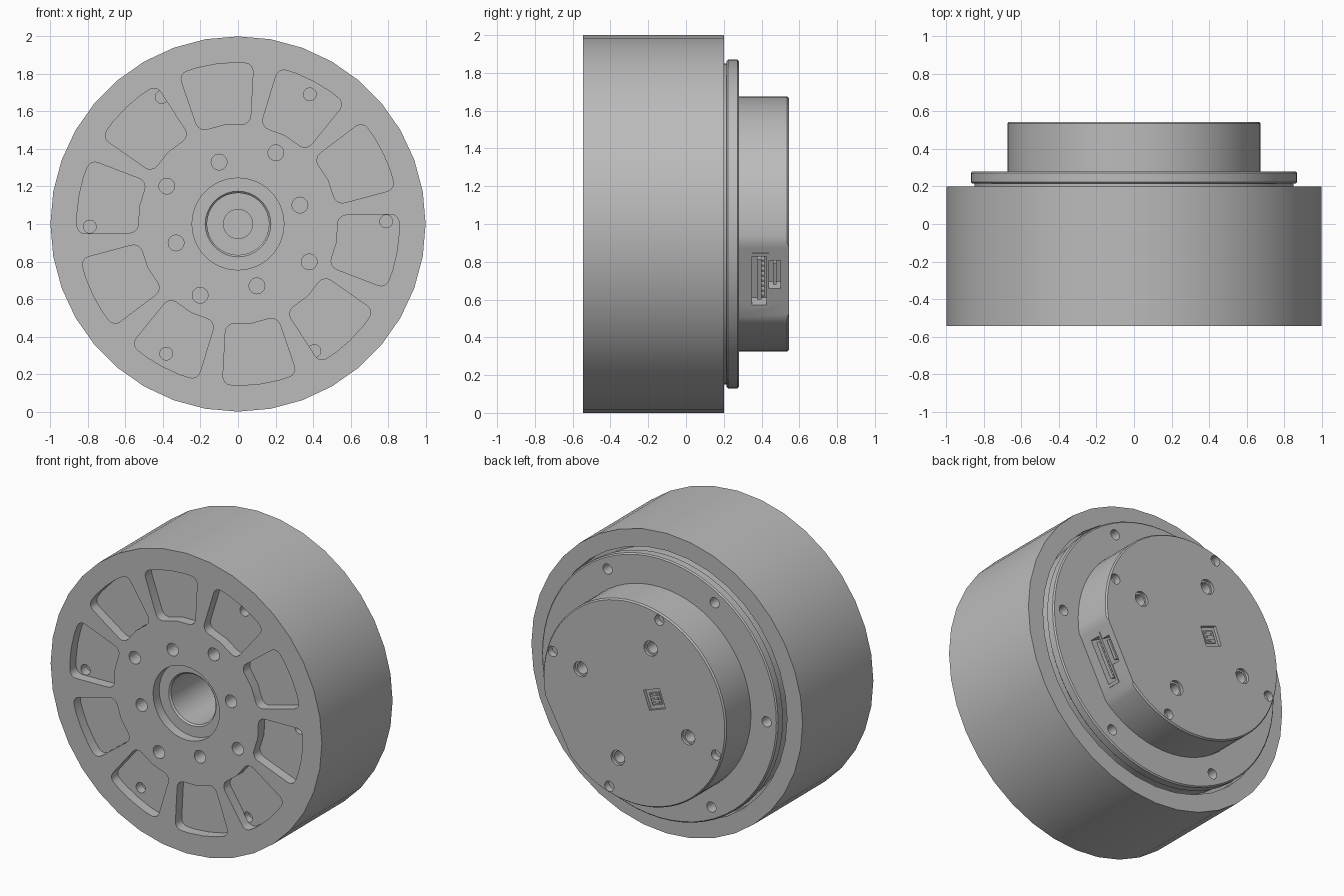
import bpy, bmesh
from math import sin, cos, radians, pi

cube = bpy.data.objects.get("Cube")
if cube:
    bpy.data.objects.remove(cube)

grey = bpy.data.materials.new("machined_grey")
grey.use_nodes = True
GREY = (0.5, 0.5, 0.5, 1)
grey.diffuse_color = GREY
grey.node_tree.nodes["Principled BSDF"].inputs["Base Color"].default_value = GREY

AXIS_Z = 1.0   # height of the motor axis, which runs along y


def polar(r, deg):
    return r * cos(radians(deg)), AXIS_Z + r * sin(radians(deg))


def circle(center, r, n=24):
    return [(center[0] + r * cos(2 * pi * i / n), center[1] + r * sin(2 * pi * i / n))
            for i in range(n)]


def rect(deg, u0, u1, v0, v1):
    """Rectangle: u runs outward along the direction deg, v runs across it."""
    c, s = cos(radians(deg)), sin(radians(deg))
    return [(u * c - v * s, AXIS_Z + u * s + v * c)
            for u, v in ((u0, v0), (u1, v0), (u1, v1), (u0, v1))]


def prism(bm, outline, y0, y1, round_corners=(), radius=0.0):
    """Extrude an outline in the xz plane from y0 to y1."""
    a = [bm.verts.new((x, y0, z)) for x, z in outline]
    b = [bm.verts.new((x, y1, z)) for x, z in outline]
    n = len(a)
    faces = [bm.faces.new(a), bm.faces.new(b[::-1])]
    for i in range(n):
        j = (i + 1) % n
        faces.append(bm.faces.new((a[j], a[i], b[i], b[j])))
    bmesh.ops.recalc_face_normals(bm, faces=faces)
    if round_corners:
        edges = [bm.edges.get((a[i], b[i])) for i in round_corners]
        bmesh.ops.bevel(bm, geom=edges, offset=radius, segments=4, profile=0.5,
                        affect='EDGES', clamp_overlap=True)


def finish(bm, name):
    bmesh.ops.recalc_face_normals(bm, faces=bm.faces)
    mesh = bpy.data.meshes.new(name)
    bm.to_mesh(mesh)
    bm.free()
    mesh.materials.append(grey)
    ob = bpy.data.objects.new(name, mesh)
    bpy.context.collection.objects.link(ob)
    return ob


def lathe(name, profile, n):
    """Revolve (radius, y) points, starting and ending on the axis."""
    bm = bmesh.new()
    rings = []
    for r, y in profile:
        if r == 0:
            rings.append([bm.verts.new((0, y, AXIS_Z))] * n)
        else:
            rings.append([bm.verts.new((x, y, z)) for x, z in circle((0, AXIS_Z), r, n)])
    for p, q in zip(rings, rings[1:]):
        for i in range(n):
            j = (i + 1) % n
            bm.faces.new(list(dict.fromkeys((p[i], p[j], q[j], q[i]))))
    return finish(bm, name)


def cut(ob, build):
    """Subtract the solids added by build(bm) from ob."""
    bm = bmesh.new()
    build(bm)
    cutter = finish(bm, "cutter")
    cutter.hide_render = True
    mod = ob.modifiers.new("cut", 'BOOLEAN')
    mod.operation, mod.solver, mod.object = 'DIFFERENCE', 'EXACT', cutter
    deps = bpy.context.evaluated_depsgraph_get()
    result = bpy.data.meshes.new_from_object(ob.evaluated_get(deps))
    ob.modifiers.clear()
    ob.data = result
    bpy.data.objects.remove(cutter)


def drill(bm, ring_r, start, step, count, r, y0, y1):
    for k in range(count):
        prism(bm, circle(polar(ring_r, start + step * k), r), y0, y1)


def smooth(ob):
    bpy.ops.object.select_all(action='DESELECT')
    ob.select_set(True)
    bpy.context.view_layer.objects.active = ob
    bpy.ops.object.shade_smooth_by_angle(angle=radians(30))


FRONT, BACK, FLOOR = -0.545, 0.2, -0.478

# Rotor drum with stepped centre bore and open rear gap
rotor = lathe("rotor_drum", [
    (0, 0.04), (0.08, 0.04), (0.08, 0.06), (0.165, 0.06), (0.165, -0.47),
    (0.175, -0.48), (0.245, -0.48), (0.245, FRONT), (1, FRONT), (1, BACK),
    (0.885, BACK), (0.885, 0.1), (0, 0.1)], 36)


# Ten rounded pockets and the bolt holes of the front face
def front_cuts(bm):
    for k in range(10):
        mid = 98 + 36 * k
        outer = [polar(0.86, mid + a) for a in (-13.5, -6.7, 0, 6.7, 13.5)]
        inner = [polar(0.535, mid + a) for a in (15, 0, -15)]
        prism(bm, outer + inner, FRONT - 0.05, FLOOR, (0, 4, 5, 7), 0.045)
    drill(bm, 0.345, 17, 90, 4, 0.042, FRONT - 0.05, FRONT + 0.12)
    drill(bm, 0.43, 62, 90, 4, 0.042, FRONT - 0.05, FRONT + 0.12)


cut(rotor, front_cuts)
cut(rotor, lambda bm: drill(bm, 0.79, 1, 60, 6, 0.034, FLOOR - 0.005, FLOOR + 0.06))

# Stator flange
flange = lathe("stator_flange", [
    (0, 0.09), (0.85, 0.09), (0.85, 0.215), (0.862, 0.215), (0.87, 0.223),
    (0.87, 0.272), (0.862, 0.28), (0, 0.28)], 64)
cut(flange, lambda bm: drill(bm, 0.79, 1, 60, 6, 0.034, 0.2, 0.35))

# Rear cover with a flat for the connectors
FLAT_DEG, FLAT = -28, 0.636
CHIP_DEG = -20
cover = lathe("rear_cover", [
    (0, 0.27), (0.675, 0.27), (0.675, 0.535), (0.667, 0.545), (0, 0.545)], 64)


def cover_cuts(bm):
    prism(bm, rect(FLAT_DEG, FLAT, 0.9, -0.5, 0.5), 0.2, 0.6)
    drill(bm, 0.415, 17, 90, 4, 0.05, 0.525, 0.6)
    drill(bm, 0.63, 17, 90, 4, 0.034, 0.5, 0.6)
    prism(bm, rect(CHIP_DEG, -0.225, -0.1, -0.055, 0.075), 0.525, 0.6)


def deep_cuts(bm):
    drill(bm, 0.415, 17, 90, 4, 0.038, 0.42, 0.54)
    prism(bm, rect(FLAT_DEG, FLAT - 0.08, 0.8, -0.145, 0.145), 0.35, 0.425)
    prism(bm, rect(FLAT_DEG, FLAT - 0.08, 0.8, -0.05, 0.12), 0.44, 0.5)


cut(cover, cover_cuts)
cut(cover, deep_cuts)

# Connector housings and their pins, set in the flat
bm = bmesh.new()
prism(bm, rect(FLAT_DEG, FLAT - 0.09, FLAT - 0.01, -0.12, 0.12), 0.375, 0.4)
prism(bm, rect(FLAT_DEG, FLAT - 0.09, FLAT - 0.01, -0.03, 0.1), 0.46, 0.48)
prism(bm, rect(FLAT_DEG, FLAT - 0.01, FLAT + 0.006, -0.165, 0.165), 0.425, 0.44)
for side in (-0.165, 0.145):
    prism(bm, rect(FLAT_DEG, FLAT - 0.01, FLAT + 0.006, side, side + 0.02), 0.35, 0.425)
for k in range(8):
    v = -0.105 + 0.03 * k
    prism(bm, rect(FLAT_DEG, FLAT - 0.09, FLAT - 0.02, v - 0.006, v + 0.006), 0.4, 0.415)
connectors = finish(bm, "connectors")

# Sensor chip with raised contacts in the rear window
bm = bmesh.new()
prism(bm, rect(CHIP_DEG, -0.2, -0.125, -0.03, 0.05), 0.52, 0.533)
for k in range(3):
    v = -0.022 + 0.026 * k
    prism(bm, rect(CHIP_DEG, -0.19, -0.135, v, v + 0.012), 0.533, 0.54)
chip = finish(bm, "sensor_chip")

for ob in (rotor, flange, cover, connectors, chip):
    smooth(ob)
